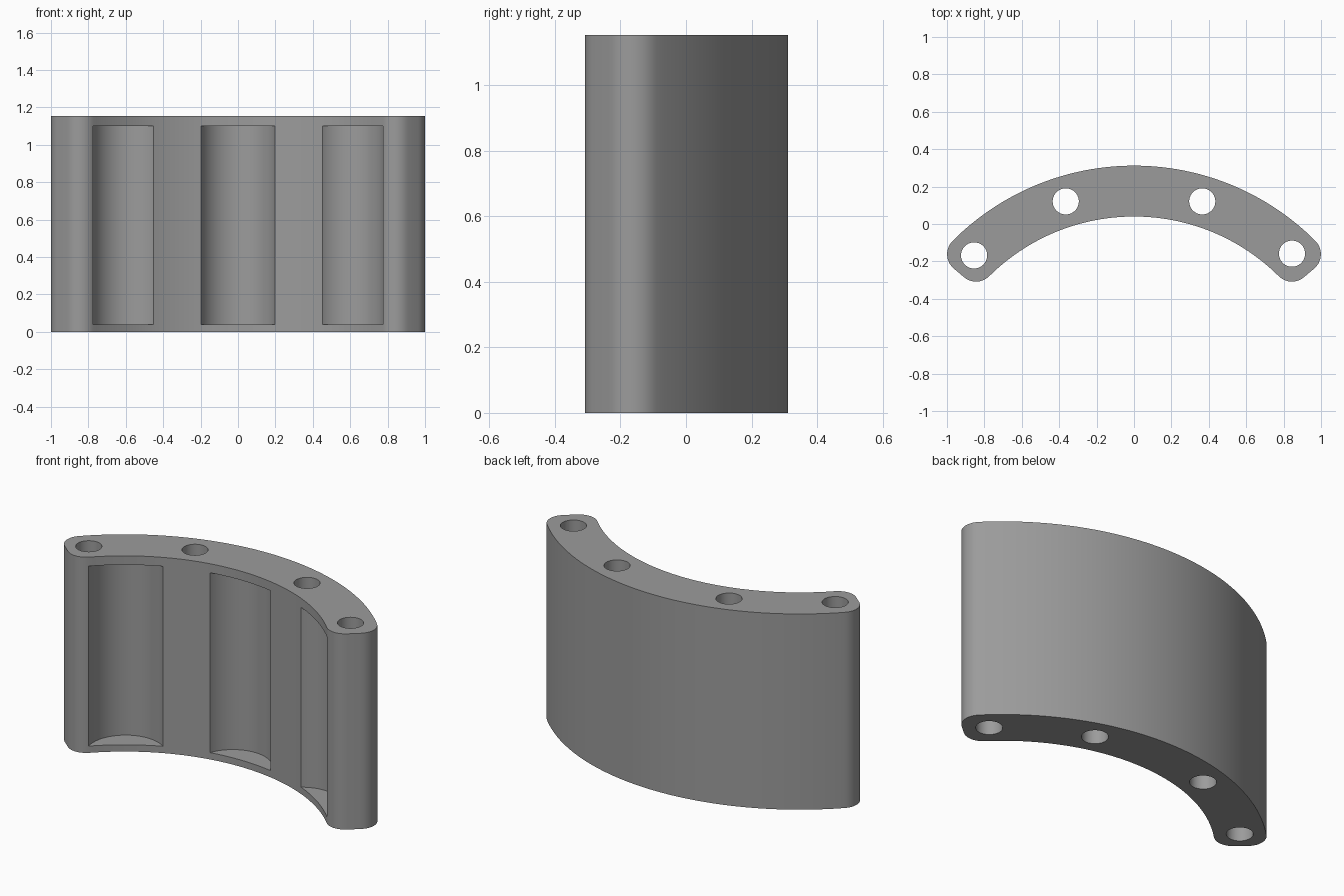
import bpy, bmesh, math
from mathutils import Vector

if "Cube" in bpy.data.objects:
    bpy.data.objects.remove(bpy.data.objects["Cube"])

CY = -1.058                      # centre of the concentric arcs (x = 0)
R_OUT, R_IN, FILLET = 1.37, 1.098, 0.10
R_MID = (R_OUT + R_IN) / 2
HEIGHT = 1.153
END = math.radians(49.6)         # half angle of the segment

grey = bpy.data.materials.new("grey")
grey.diffuse_color = (0.33, 0.33, 0.33, 1)
grey.use_nodes = True
grey.node_tree.nodes["Principled BSDF"].inputs["Base Color"].default_value = grey.diffuse_color


def polar(radius, angle):
    """Point at an angle measured from +y, positive toward +x."""
    return Vector((radius * math.sin(angle), CY + radius * math.cos(angle)))


def arc(centre, radius, a0, a1, n):
    return [centre + radius * Vector((math.sin(a), math.cos(a)))
            for a in (a0 + (a1 - a0) * i / n for i in range(n + 1))]


def prism(name, points, z0, z1):
    bm = bmesh.new()
    face = bm.faces.new([bm.verts.new((p.x, p.y, z0)) for p in points])
    top = bmesh.ops.extrude_face_region(bm, geom=[face])["geom"]
    bmesh.ops.translate(bm, vec=(0, 0, z1 - z0),
                        verts=[v for v in top if isinstance(v, bmesh.types.BMVert)])
    bmesh.ops.recalc_face_normals(bm, faces=bm.faces)
    mesh = bpy.data.meshes.new(name)
    bm.to_mesh(mesh)
    bm.free()
    mesh.materials.append(grey)
    obj = bpy.data.objects.new(name, mesh)
    bpy.context.collection.objects.link(obj)
    return obj


# Curved block: right half of the outline with two rounded end corners, then mirrored
out_a = END - math.asin(FILLET / (R_OUT - FILLET))
in_a = END - math.asin(FILLET / (R_IN + FILLET))
origin = Vector((0, CY))
half = arc(origin, R_OUT, 0, out_a, 32)
half += arc(polar(R_OUT - FILLET, out_a), FILLET, out_a, END + math.pi / 2, 10)[1:]
half += arc(polar(R_IN + FILLET, in_a), FILLET, END + math.pi / 2, in_a + math.pi, 10)
half += arc(origin, R_IN, in_a, 0, 32)[1:]
outline = half + [Vector((-p.x, p.y)) for p in reversed(half[1:-1])]
block = prism("curved_block", outline, 0, HEIGHT)

# Through holes and round pockets in the inner wall
cutters = []
for deg in (-43.85, -17.2, 17.2, 43.2):
    ring = arc(polar(R_MID, math.radians(deg)), 0.07, 0, math.tau, 40)[:-1]
    cutters.append(prism("hole_cutter", ring, -0.1, HEIGHT + 0.1))
for deg in (-34.6, 0, 34.6):
    ring = arc(polar(1.01, math.radians(deg)), 0.21, 0, math.tau, 64)[:-1]
    cutters.append(prism("pocket_cutter", ring, 0.04, 1.10))

for cutter in cutters:
    cutter.hide_render = True
    cutter.hide_set(True)
    mod = block.modifiers.new("cut", "BOOLEAN")
    mod.operation, mod.solver, mod.object = "DIFFERENCE", "EXACT", cutter

# Apply the cuts, drop the cutters and smooth the curved walls
bpy.context.view_layer.objects.active = block
block.select_set(True)
for mod in list(block.modifiers):
    bpy.ops.object.modifier_apply(modifier=mod.name)
for cutter in cutters:
    bpy.data.objects.remove(cutter, do_unlink=True)
bpy.ops.object.shade_smooth_by_angle(angle=math.radians(30))
